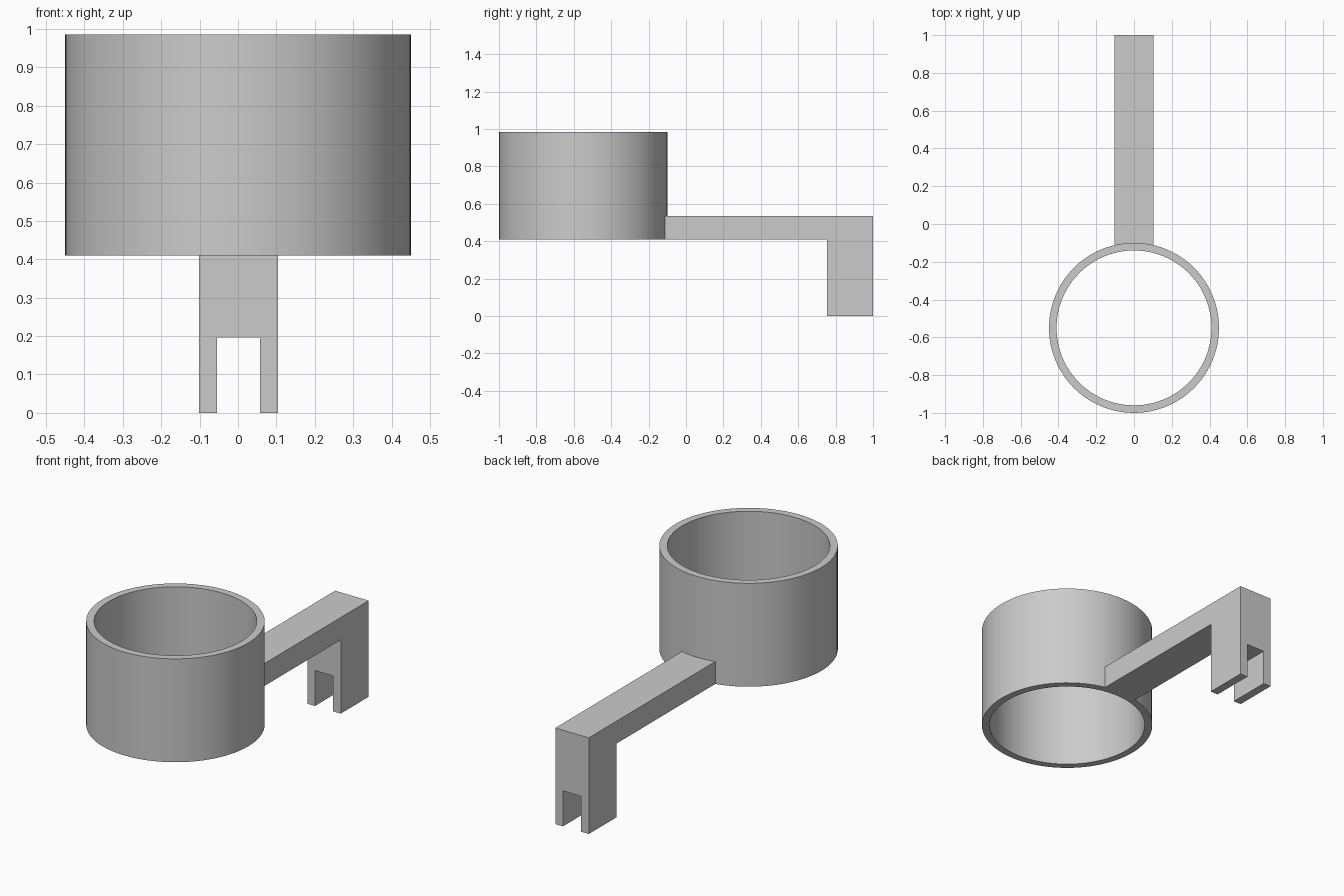
import bpy
import bmesh
import math

cube = bpy.data.objects.get("Cube")
if cube:
    bpy.data.objects.remove(cube, do_unlink=True)

grey = bpy.data.materials.new("light_grey")
grey.use_nodes = True
colour = (0.6, 0.6, 0.6, 1)
grey.diffuse_color = colour
grey.node_tree.nodes["Principled BSDF"].inputs["Base Color"].default_value = colour

RING_Y, OUTER, INNER = -0.55, 0.45, 0.41
BASE, TOP = 0.41, 0.985
SEGMENTS = 96


def extrude(name, points, offset):
    """Closed solid made by extruding a flat outline along an offset."""
    bm = bmesh.new()
    face = bm.faces.new([bm.verts.new(p) for p in points])
    moved = bmesh.ops.extrude_face_region(bm, geom=[face])["geom"]
    bmesh.ops.translate(bm, vec=offset, verts=[v for v in moved if isinstance(v, bmesh.types.BMVert)])
    bmesh.ops.recalc_face_normals(bm, faces=bm.faces)
    mesh = bpy.data.meshes.new(name)
    bm.to_mesh(mesh)
    bm.free()
    obj = bpy.data.objects.new(name, mesh)
    bpy.context.collection.objects.link(obj)
    mesh.materials.append(grey)
    return obj


def circle(radius, z):
    angles = [2 * math.pi * i / SEGMENTS for i in range(SEGMENTS)]
    return [(radius * math.cos(a), RING_Y + radius * math.sin(a), z) for a in angles]


def select_only(obj):
    bpy.ops.object.select_all(action="DESELECT")
    obj.select_set(True)
    bpy.context.view_layer.objects.active = obj


def cut(obj, cutter):
    """Subtract the cutter, then discard it."""
    cutter.hide_render = True
    mod = obj.modifiers.new("cut", "BOOLEAN")
    mod.operation, mod.solver, mod.object = "DIFFERENCE", "EXACT", cutter
    select_only(obj)
    bpy.ops.object.modifier_apply(modifier=mod.name)
    bpy.data.objects.remove(cutter, do_unlink=True)


# Open cup ring
ring = extrude("cup_ring", circle(OUTER, BASE), (0, 0, TOP - BASE))
cut(ring, extrude("bore_cutter", circle(INNER, BASE - 0.1), (0, 0, 1)))
select_only(ring)
bpy.ops.object.shade_smooth_by_angle(angle=math.radians(30))

# Arm with downturned leg, from its side outline
side = [(-0.25, BASE), (0.755, BASE), (0.755, 0), (1, 0), (1, 0.535), (-0.25, 0.535)]
arm = extrude("support_arm", [(-0.102, y, z) for y, z in side], (0.206, 0, 0))

# Arm end follows the ring's outer wall
cut(arm, extrude("ring_cutter", circle(OUTER, BASE - 0.1), (0, 0, 1)))

# Slot that forks the foot of the leg
slot = [(-0.055, 0.6, -0.1), (0.057, 0.6, -0.1), (0.057, 0.6, 0.197), (-0.055, 0.6, 0.197)]
cut(arm, extrude("slot_cutter", slot, (0, 0.6, 0)))
